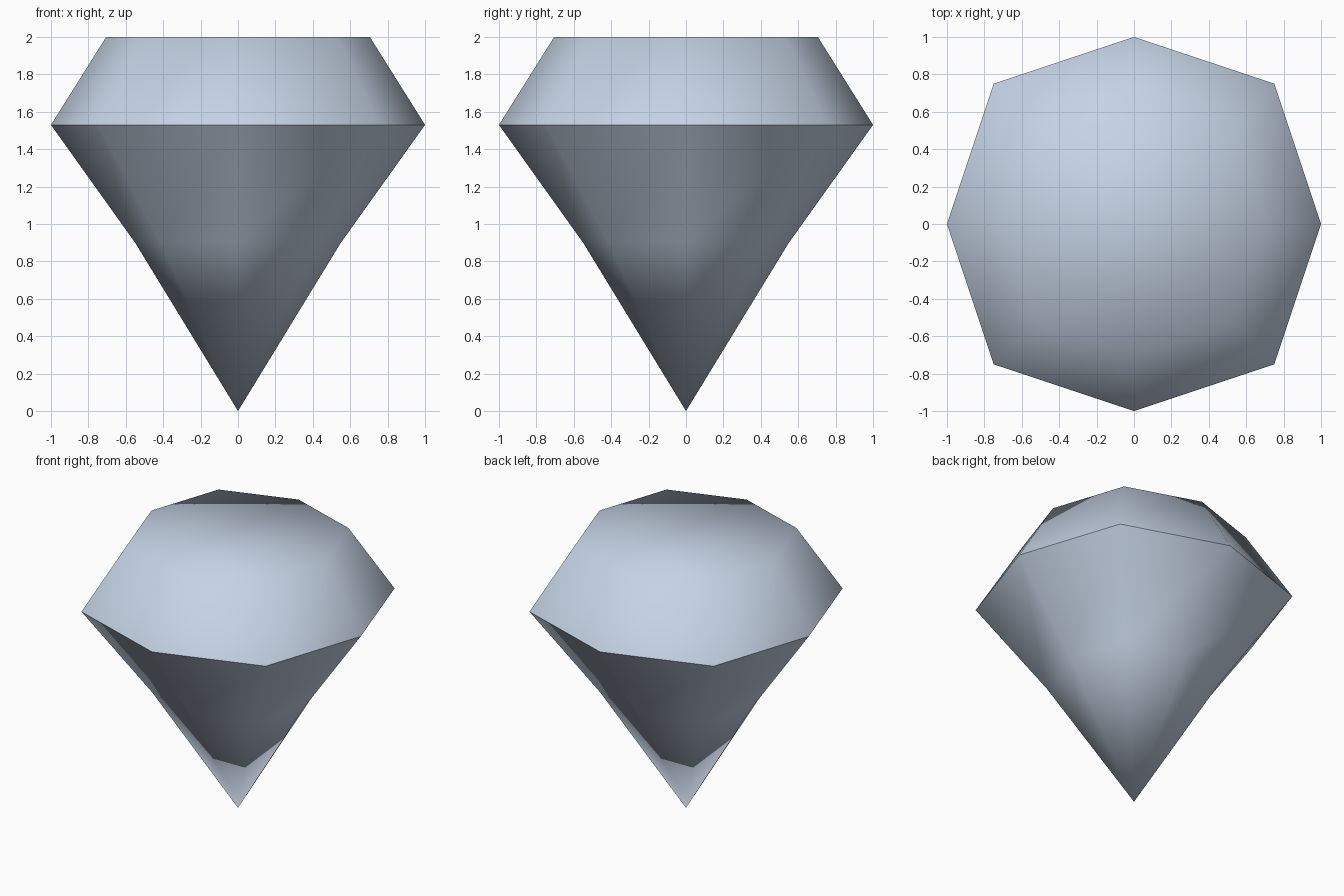
import bpy, bmesh, math

if "Cube" in bpy.data.objects:
    bpy.data.objects.remove(bpy.data.objects["Cube"])

# flat colour
mat = bpy.data.materials.new("pale blue grey")
mat.diffuse_color = (0.56, 0.65, 0.78, 1)
mat.use_nodes = True
mat.node_tree.nodes["Principled BSDF"].inputs["Base Color"].default_value = mat.diffuse_color

# eight-sided outline of the widest edge, scaled for every ring
corner = 0.75
outline = [(1, 0), (corner, corner), (0, 1), (-corner, corner),
           (-1, 0), (-corner, -corner), (0, -1), (corner, -corner)]
# (scale, height): pavilion, girdle, table
profile = [(0.55, 0.90), (1.0, 1.53), (0.705, 2.0)]

bm = bmesh.new()
tip = bm.verts.new((0, 0, 0))
rings = [[bm.verts.new((x * s, y * s, z)) for x, y in outline] for s, z in profile]
n = len(outline)

# pointed base, side bands and flat table
for i in range(n):
    j = (i + 1) % n
    bm.faces.new((tip, rings[0][j], rings[0][i]))
    for low, high in zip(rings, rings[1:]):
        bm.faces.new((low[i], low[j], high[j], high[i]))
bm.faces.new(rings[-1])
bmesh.ops.recalc_face_normals(bm, faces=bm.faces)

mesh = bpy.data.meshes.new("gemstone")
bm.to_mesh(mesh)
bm.free()
mesh.materials.append(mat)
gem = bpy.data.objects.new("gemstone", mesh)
bpy.context.collection.objects.link(gem)

# soft shading with a crisp girdle edge
bpy.context.view_layer.objects.active = gem
gem.select_set(True)
bpy.ops.object.shade_smooth_by_angle(angle=math.radians(60))
